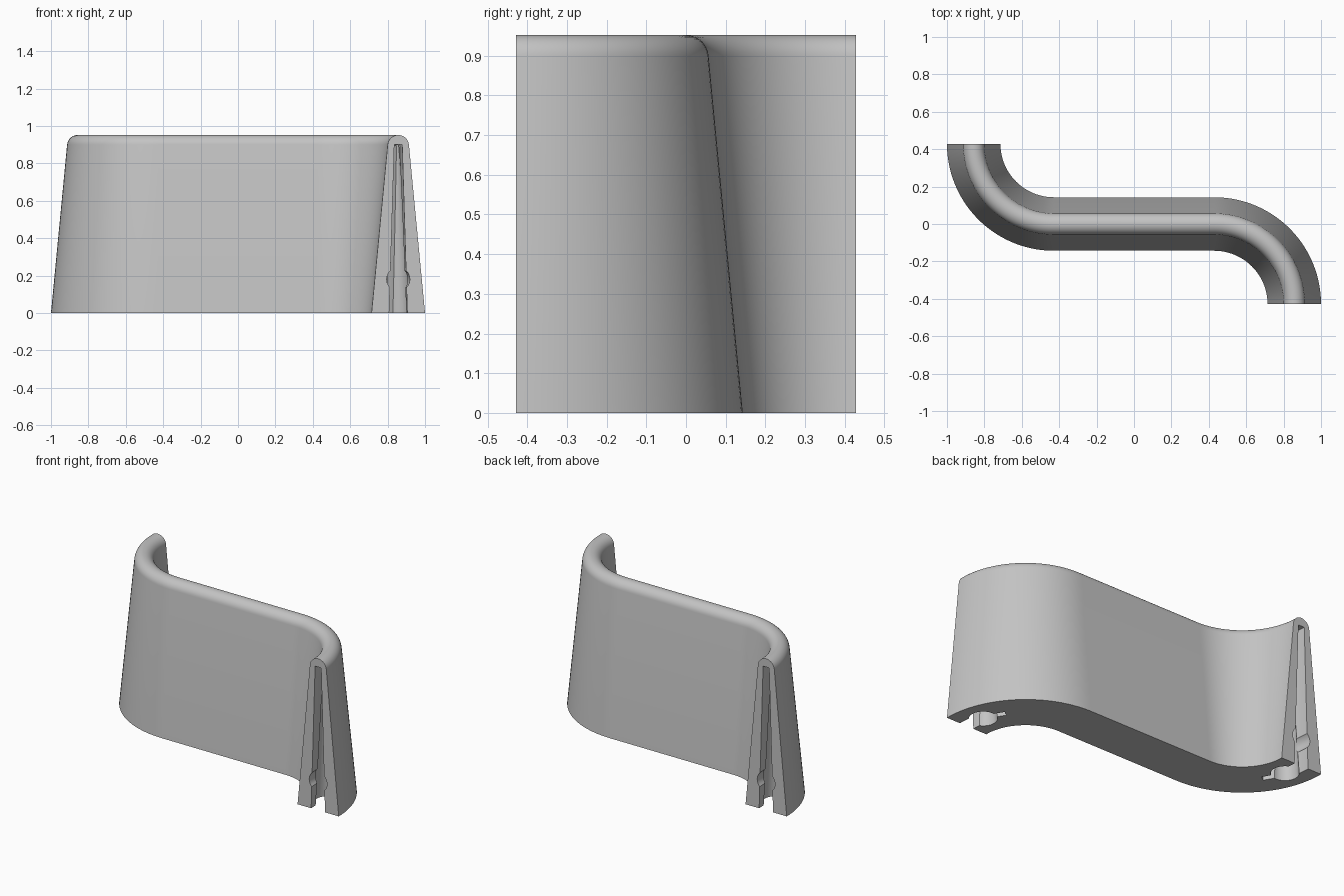
import bpy, bmesh
from math import sin, cos, pi, radians
from mathutils import Vector, Matrix

if "Cube" in bpy.data.objects:
    bpy.data.objects.remove(bpy.data.objects["Cube"], do_unlink=True)

R = 0.4285            # bend radius, also half the straight length
BASE, NECK = 0.143, 0.057
TOP = 0.952

grey = bpy.data.materials.new("light_grey")
grey.use_nodes = True
grey.diffuse_color = (0.55, 0.55, 0.55, 1)
grey.node_tree.nodes["Principled BSDF"].inputs["Base Color"].default_value = (0.55, 0.55, 0.55, 1)


def arc(start, end, steps):
    """Points and normals on the front left bend, angle measured from its end."""
    angles = [radians(start + (end - start) * i / steps) for i in range(steps + 1)]
    return [(Vector((R + R * cos(a), -R + R * sin(a), 0)), Vector((cos(a), sin(a), 0)))
            for a in angles]


def finish(name, bm):
    bmesh.ops.recalc_face_normals(bm, faces=bm.faces)
    mesh = bpy.data.meshes.new(name)
    bm.to_mesh(mesh)
    bm.free()
    mesh.materials.append(grey)
    obj = bpy.data.objects.new(name, mesh)
    bpy.context.collection.objects.link(obj)
    return obj


def sweep(name, profile, path):
    """Carry a closed (offset, height) profile along the path and cap it."""
    bm = bmesh.new()
    rings = [[bm.verts.new(p + n * o + Vector((0, 0, z))) for o, z in profile]
             for p, n in path]
    for a, b in zip(rings, rings[1:]):
        for i in range(len(profile)):
            j = (i + 1) % len(profile)
            bm.faces.new((a[i], a[j], b[j], b[i]))
    bm.faces.new(rings[0])
    bm.faces.new(rings[-1])
    return finish(name, bm)


def taper(low, high, top):
    """Symmetric wedge profile reaching a little below the floor."""
    return [(-low, -0.05), (low, -0.05), (high, top), (-high, top)]


# Curved body: wedge section with a rounded crest on an S-shaped path
crest = [(NECK * cos(radians(t)), TOP - NECK + NECK * sin(radians(t)))
         for t in range(5, 176, 10)]
section = [(-BASE, 0), (BASE, 0)] + crest
bend = arc(0, 90, 28)
path = bend + [(-p, n) for p, n in reversed(bend)]
body = sweep("curved_body", section, path)

# Clip cavity at one end: mouth, round socket, thin tail and cross bore
bore = [(0.062 * cos(t * pi / 16), 0.18 + 0.062 * sin(t * pi / 16)) for t in range(32)]
cutters = [
    sweep("mouth_cutter", taper(0.050, 0.021, 0.9), arc(-5, 14, 6)),
    sweep("tail_cutter", taper(0.019, 0.015, 0.896), arc(10, 35, 8)),
    sweep("bore_cutter", bore, arc(-5, 14, 6)),
]
centre = arc(16.5, 17, 1)[0][0]
bm = bmesh.new()
bmesh.ops.create_cone(bm, cap_ends=True, segments=40, radius1=0.083, radius2=0.024,
                      depth=0.948, matrix=Matrix.Translation(centre + Vector((0, 0, 0.424))))
cutters.append(finish("socket_cutter", bm))

# Cut both ends, the second by a half turn
bpy.ops.object.select_all(action='DESELECT')
bpy.context.view_layer.objects.active = body
body.select_set(True)
for turn in (0, pi):
    for cutter in cutters:
        cutter.rotation_euler.z = turn
        bpy.context.view_layer.update()
        mod = body.modifiers.new("cavity", 'BOOLEAN')
        mod.operation = 'DIFFERENCE'
        mod.solver = 'EXACT'
        mod.object = cutter
        bpy.ops.object.modifier_apply(modifier=mod.name)
for cutter in cutters:
    bpy.data.objects.remove(cutter, do_unlink=True)

bpy.ops.object.shade_smooth_by_angle(angle=radians(30))
